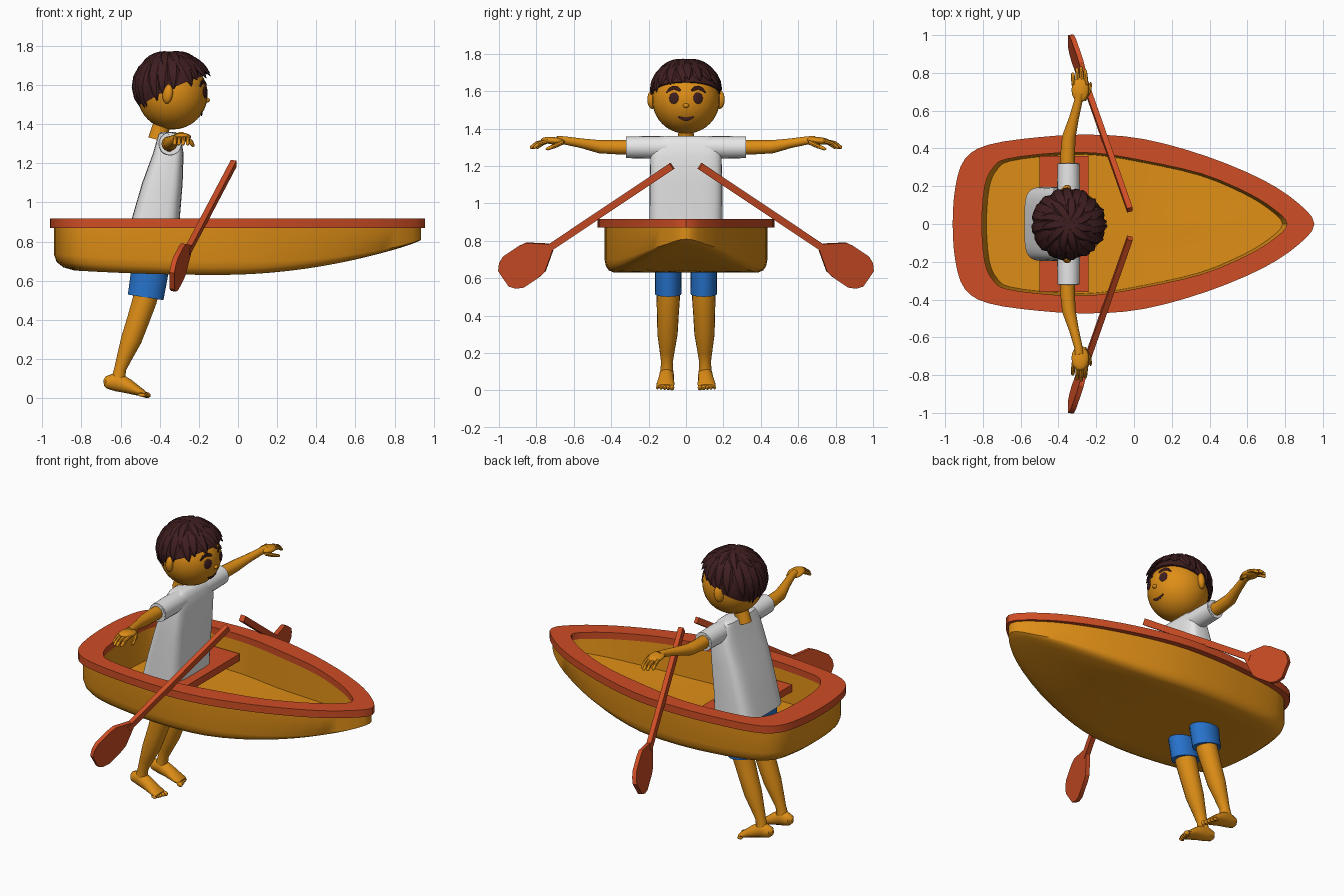
import bpy, bmesh, math, random
from math import sin, cos, pi, radians, sqrt
from mathutils import Vector as V

if "Cube" in bpy.data.objects:
    bpy.data.objects.remove(bpy.data.objects["Cube"])
random.seed(4)


def mat(name, rgb):
    m = bpy.data.materials.new(name)
    m.diffuse_color = (*rgb, 1)
    m.use_nodes = True
    m.node_tree.nodes["Principled BSDF"].inputs["Base Color"].default_value = m.diffuse_color
    return m


SKIN = mat("golden_orange", (0.73, 0.27, 0.008))
RED = mat("red_orange", (0.62, 0.075, 0.018))
WHITE = mat("white_cloth", (0.80, 0.80, 0.80))
BLUE = mat("blue_cloth", (0.02, 0.17, 0.60))
HAIR = mat("dark_brown", (0.05, 0.013, 0.014))


def loft(name, rings, m, caps=True, closed=False, angle=40):
    """Skin a list of equal-length point rings."""
    bm = bmesh.new()
    vs = [[bm.verts.new(p) for p in r] for r in rings]
    n = len(vs[0])
    pairs = list(zip(vs, vs[1:])) + ([(vs[-1], vs[0])] if closed else [])
    for a, b in pairs:
        for i in range(n):
            j = (i + 1) % n
            bm.faces.new((a[i], a[j], b[j], b[i]))
    if caps and not closed:
        bm.faces.new(vs[0][::-1])
        bm.faces.new(vs[-1])
    bmesh.ops.remove_doubles(bm, verts=bm.verts, dist=1e-5)
    bmesh.ops.recalc_face_normals(bm, faces=bm.faces)
    me = bpy.data.meshes.new(name)
    bm.to_mesh(me)
    bm.free()
    me.materials.append(m)
    me.shade_smooth()
    me.set_sharp_from_angle(angle=radians(angle))
    ob = bpy.data.objects.new(name, me)
    bpy.context.collection.objects.link(ob)
    return ob


def ring(c, u, v, n=16, p=1.0):
    """Ellipse (p=1) or rounded rectangle (p<1) around c."""
    f = lambda t: math.copysign(abs(t) ** p, t)
    return [V(c) + V(u) * f(cos(2 * pi * i / n)) + V(v) * f(sin(2 * pi * i / n)) for i in range(n)]


def tube(name, pts, m, n=14, up=(0, 0, 1)):
    """Round limb: pts are (centre, side radius, up radius)."""
    rings = []
    for i, (c, a, b) in enumerate(pts):
        d = V(pts[min(i + 1, len(pts) - 1)][0]) - V(pts[max(i - 1, 0)][0])
        u = d.cross(V(up)).normalized()
        rings.append(ring(c, u * a, u.cross(d).normalized() * b, n))
    return loft(name, rings, m)


def ball(name, c, u, v, w, m, n=16, k=10):
    """Ellipsoid with axes u, v, w."""
    return loft(name, [ring(V(c) + V(w) * cos(pi * j / k), V(u) * sin(pi * j / k), V(v) * sin(pi * j / k), n)
                       for j in range(k + 1)], m, caps=False, angle=60)


# ---------------- boat ----------------
OUT = [(-.96, 0), (-.945, .2), (-.895, .345), (-.77, .42), (-.5, .46), (-.23, .473),
       (.05, .45), (.38, .36), (.68, .235), (.87, .11), (.955, 0)]
INN = [(-.805, 0), (-.79, .2), (-.745, .30), (-.67, .345), (-.42, .375), (-.2, .375),
       (.05, .335), (.36, .265), (.6, .165), (.745, .075), (.81, 0)]


def outline(half, sub=3):
    """Mirror a half outline and round it with a Catmull-Rom spline."""
    p = [V(q) for q in half] + [V((x, -y)) for x, y in half[-2:0:-1]]
    res = []
    for i in range(len(p)):
        a, b, c, d = (p[(i + k) % len(p)] for k in (-1, 0, 1, 2))
        for s in range(sub):
            t = s / sub
            res.append(.5 * (2 * b + (c - a) * t + (2 * a - 5 * b + 4 * c - d) * t * t
                             + (3 * b - a - 3 * c + d) * t ** 3))
    return res


def keel(x):
    return .63 + (.17 * ((x + .1) / 1.03) ** 2 if x > -.1 else .03 * ((x + .1) / .85) ** 2)


def level(loop, z, s=1.0):
    return [V((q.x * s, q.y * s, z)) for q in loop]


def bottom(loop, s, f, lift=0):
    """Loop scaled by s, laid on the keel curve and raised by f of the bilge height."""
    res = []
    for q in loop:
        x = q.x * s
        h = .075 * min(1, max(.1, .95 - x))
        res.append(V((x, q.y * s, keel(x) + f * h + lift)))
    return res


outer, inner = outline(OUT), outline(INN)
loft("rim", [level(outer, .87), level(outer, .917), level(inner, .917), level(inner, .87)],
     RED, closed=True, angle=30)
side = [V((q.x * .98, q.y * .922)) for q in outer]
loft("hull", [level(side, .875)] + [bottom(side, s, f) for s, f in
     ((1, 1), (.985, .5), (.95, .17), (.89, 0), (.7, 0), (.45, 0), (.2, 0), (0, 0))], SKIN, caps=False)
loft("hull_inside", [level(inner, .875)] + [bottom(inner, s, 0, .045) for s in
     (.97, .7, .4, 0)], SKIN, caps=False, angle=30)
loft("bench", [[(-.50, y, .76), (-.24, y, .76), (-.24, y, .805), (-.50, y, .805)] for y in (-.36, .36)], RED)

# ---------------- oars ----------------
for s, tag in ((1, "left"), (-1, "right")):
    a, b = V((-.022, s * .075, 1.20)), V((-.335, s * .965, .605))
    d = (b - a).normalized()
    nrm = (V((1, 0, 0)) - d * d.x).normalized()
    w = nrm.cross(d)
    L = (b - a).length
    box = lambda t, hw, th: [a + d * t + w * i * hw + nrm * j * th
                             for i, j in ((-1, -1), (1, -1), (1, 1), (-1, 1))]
    loft("oar_shaft_" + tag, [box(t, .019, .015) for t in (0, L * .76)], RED)
    loft("oar_blade_" + tag, [box(L * t, hw, .013) for t, hw in
         ((.73, .022), (.765, .05), (.82, .093), (.86, .1), (.95, .1), (.985, .082), (1.01, .05))],
         RED, angle=25)

# ---------------- body and clothes ----------------
def slab(z, x0, x1, hy, p=.45):
    return ring(((x0 + x1) / 2, 0, z), ((x1 - x0) / 2, 0, 0), (0, hy, 0), 32, p)


loft("shirt", [slab(*q) for q in ((.78, -.58, -.30, .196), (.91, -.545, -.298, .196), (1.1, -.49, -.283, .194),
     (1.25, -.435, -.278, .19), (1.32, -.415, -.29, .18), (1.352, -.405, -.305, .15), (1.36, -.39, -.32, .1))], WHITE)
loft("shorts_top", [slab(*q) for q in ((.67, -.54, -.34, .15), (.72, -.56, -.33, .175), (.85, -.545, -.32, .175))], BLUE)
tube("neck", [((-.41, 0, 1.32), .05, .045), ((-.395, 0, 1.38), .045, .042), ((-.36, 0, 1.46), .045, .045)],
     SKIN, up=(0, 1, 0))

for s, tag in ((1, "left"), (-1, "right")):
    tube("sleeve_" + tag, [((-.347, s * y, 1.30), r, r) for y, r in
         ((.10, .059), (.20, .06), (.32, .058), (.322, .05), (.30, .044))], WHITE, 20)
    tube("arm_" + tag, [((x, s * y, z), r, r) for x, y, z, r in
         ((-.35, .27, 1.30, .04), (-.352, .36, 1.30, .039), (-.345, .46, 1.303, .036),
          (-.318, .56, 1.322, .026), (-.295, .65, 1.337, .022), (-.29, .69, 1.338, .024))], SKIN)
    ball("palm_" + tag, (-.285, s * .71, 1.335), (.046, 0, 0), (0, .066, -.006), (0, 0, .02), SKIN)
    for k in range(4):
        x, tip = -.318 + k * .022, (.80, .825, .832, .815)[k]
        tube(f"finger_{tag}_{k + 1}", [((x, s * .735, 1.335), .012, .012),
             ((x - .004, s * (tip - .035), 1.322), .011, .011),
             ((x - .006, s * (tip - .005), 1.30), .009, .009), ((x - .006, s * tip, 1.293), .004, .004)], SKIN, 8)
    tube("thumb_" + tag, [((-.265, s * .66, 1.328), .014, .014), ((-.24, s * .70, 1.308), .012, .012),
         ((-.23, s * .74, 1.292), .009, .009), ((-.229, s * .75, 1.289), .003, .003)], SKIN, 8)
    # legs, shorts and feet
    tube("shorts_leg_" + tag, [((x, s * .095, z), ry, rx) for x, z, ry, rx in
         ((-.445, .72, .075, .10), (-.455, .62, .071, .095), (-.472, .515, .07, .092),
          (-.471, .518, .062, .08), (-.465, .56, .06, .07))], BLUE, 20, (1, 0, 0))
    tube("leg_" + tag, [((x, s * y, z), r, r) for x, y, z, r in
         ((-.455, .095, .60, .065), (-.477, .095, .50, .063), (-.51, .097, .40, .058), (-.545, .099, .30, .054),
          (-.58, .101, .21, .04), (-.602, .102, .15, .031), (-.613, .103, .09, .036))], SKIN, 18, (1, 0, 0))
    tube("foot_" + tag, [((x, s * (.103 + (x + .62) * .06), z), ry, rz) for x, z, ry, rz in
         ((-.686, .078, .012, .015), (-.672, .08, .03, .032), (-.62, .085, .038, .05), (-.56, .06, .042, .037),
          (-.51, .036, .048, .024), (-.485, .026, .048, .017), (-.472, .023, .04, .01))], SKIN, 16)
    for k in range(5):
        r = .016 - .0015 * k
        ball(f"toe_{tag}_{k + 1}", (-.466 - .006 * k, s * (.075 + .0195 * k), .0155), (.02, 0, -.002), (0, r * .8, 0),
             (0, 0, r * .95), SKIN, 8, 6)

# ---------------- head ----------------
HC, HR = V((-.335, 0, 1.553)), .18
ball("head", HC, (HR, 0, 0), (0, HR, 0), (0, 0, HR), SKIN, 32, 20)


def face(y, z, out=0.0):
    """Point on the front of the head."""
    d = V((sqrt(HR * HR - y * y - (z - HC.z) ** 2), y, z - HC.z)).normalized()
    return HC + d * (HR + out), d


ball("nose", face(0, 1.523)[0], (.014, 0, 0), (0, .017, 0), (0, 0, .012), SKIN, 12, 8)
tube("mouth", [(face(y, 1.452 + 6.5 * y * y)[0], .003 + .008 * (1 - (y / .043) ** 2), .004)
     for y in (-.042, -.028, -.014, 0, .014, .028, .042)], HAIR, 8, (1, 0, 0))
for s, tag in ((1, "left"), (-1, "right")):
    c, nrm = face(s * .065, 1.563)
    u = nrm.cross(V((0, 0, 1))).normalized()
    ball("eye_" + tag, c, u * .027, u.cross(nrm) * .031, nrm * .006, HAIR)
    tube("eyebrow_" + tag, [(face(s * y, 1.618 - 14 * (y - .062) ** 2)[0], r, .006) for y, r in
         ((.03, .006), (.047, .011), (.065, .012), (.085, .01), (.105, .003))], HAIR, 8, (1, 0, 0))
    ball("ear_" + tag, (-.36, s * .18, 1.555), (.027, s * .008, 0), (0, s * .026, 0), (.004, 0, .05), SKIN)

# ---------------- hair ----------------
KC, KR = V((-.342, 0, 1.583)), V((.186, .184, .18))


def scalp(phi, th, k=1.0):
    d = V((sin(phi) * cos(th), sin(phi) * sin(th), cos(phi)))
    return KC + V((d.x * KR.x, d.y * KR.y, d.z * KR.z)) * k


def hairline(th):
    return radians(90 - 27 * cos(th) + 5 * cos(th) ** 2)


N = 40
loft("hair_cap", [[scalp(hairline(2 * pi * i / N) * f, 2 * pi * i / N, k) for i in range(N)]
     for f, k in ((0, 1), (.15, 1), (.3, 1), (.45, 1), (.6, 1), (.75, 1), (.9, 1), (1, 1), (1, .9))],
     HAIR, caps=False)


def lock(name, th, p0, p1, width, lift, twist):
    """Pointed strand swept over the scalp."""
    rings = []
    for i in range(7):
        t = i / 6
        phi, az = p0 + (p1 - p0) * t, th + twist * t
        c = scalp(phi, az, 1.0 + lift * t * t)
        r = (c - KC).normalized()
        d = scalp(phi + .05, az + twist * .05) - scalp(phi, az)
        w = d.cross(r).normalized()
        g = (.45, .8, 1, 1, .85, .55, .06)[i]
        rings.append(ring(c, w * width * g, r * .018 * g, 6))
    loft(name, rings, HAIR, angle=35)


for k in range(20):
    th = 2 * pi * k / 20
    front = max(0, cos(th))
    lock(f"hair_lock_{k + 1}", th, .35, hairline(th) * random.uniform(.97, 1.06), .042,
         .02 + .13 * front ** 2, random.uniform(.05, .3))
for k in range(11):
    th = 2 * pi * k / 11 + .2
    lock(f"crown_lock_{k + 1}", th, .02, random.uniform(.8, 1.1), .034, random.uniform(.05, .1),
         random.uniform(.2, .5))
